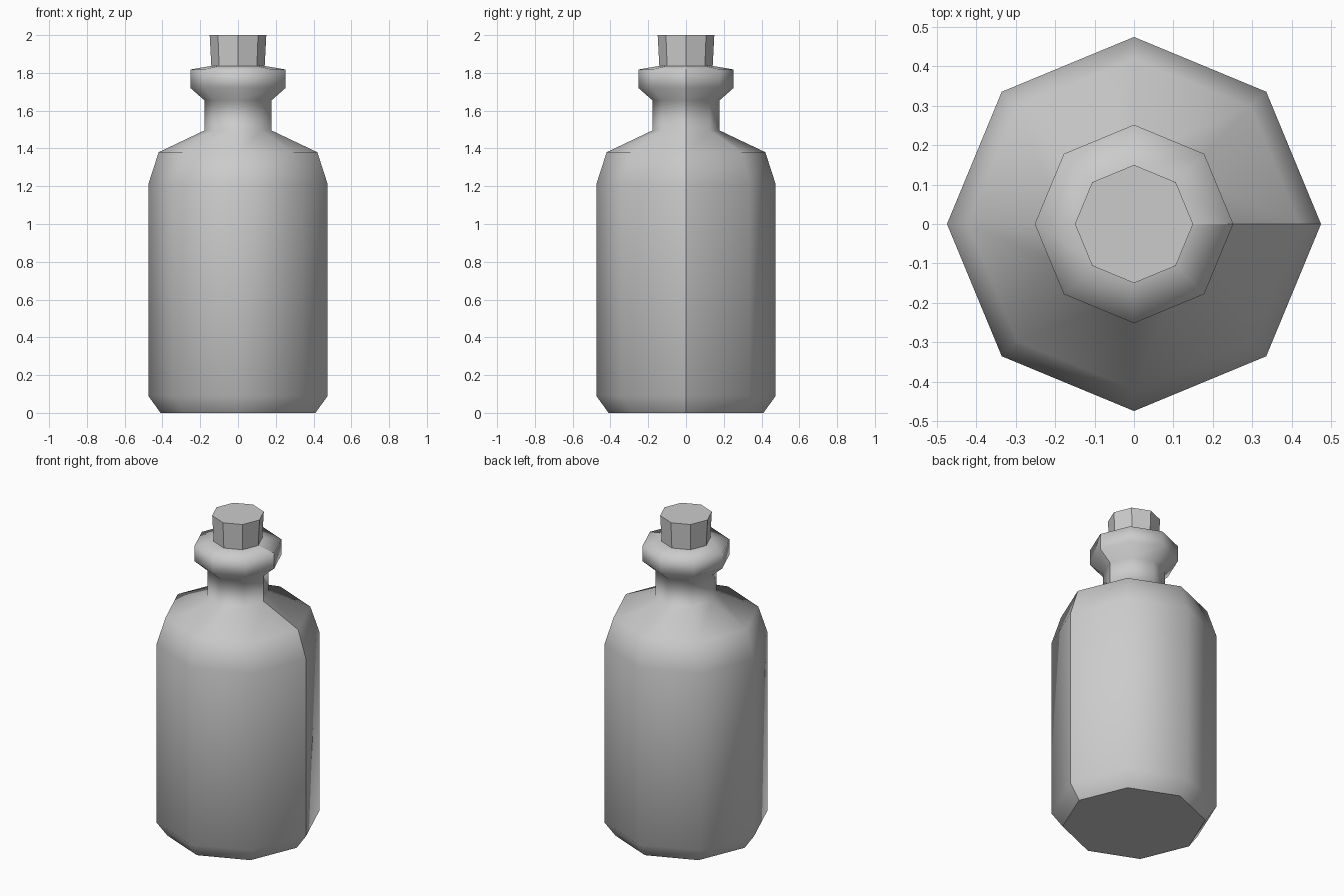
import bpy
import bmesh
from math import cos, sin, tau

if "Cube" in bpy.data.objects:
    bpy.data.objects.remove(bpy.data.objects["Cube"])

SIDES = 8


def lathe(name, profile, cap_bottom, cap_top, smooth, seam):
    """Eight-sided turned shape from (radius, z) points; seam leaves a shading split at +x."""
    bm = bmesh.new()
    columns = SIDES + 1 if seam else SIDES
    rings = [[bm.verts.new((r * cos(tau * i / SIDES), r * sin(tau * i / SIDES), z))
              for i in range(columns)] for r, z in profile]
    for low, high in zip(rings, rings[1:]):
        for i in range(SIDES):
            j = (i + 1) % columns
            bm.faces.new((low[i], low[j], high[j], high[i])).smooth = smooth

    # Flat caps get their own vertices so their edges stay crisp
    def cap(point, flip):
        r, z = point
        ring = [bm.verts.new((r * cos(tau * i / SIDES), r * sin(tau * i / SIDES), z))
                for i in range(SIDES)]
        bm.faces.new(ring[::-1] if flip else ring)

    if cap_bottom:
        cap(profile[0], True)
    if cap_top:
        cap(profile[-1], False)
    mesh = bpy.data.meshes.new(name)
    bm.to_mesh(mesh)
    bm.free()
    obj = bpy.data.objects.new(name, mesh)
    bpy.context.collection.objects.link(obj)
    return obj


# Bottle: base chamfer, straight body, shoulder, neck and flared lip
lathe("bottle", [(0.41, 0), (0.475, 0.09), (0.475, 1.21), (0.42, 1.38),
                 (0.178, 1.495), (0.178, 1.655), (0.252, 1.72),
                 (0.252, 1.818), (0.14, 1.837)],
      cap_bottom=True, cap_top=False, smooth=True, seam=True)

# Tapered cork stopper sitting in the mouth
lathe("cork", [(0.141, 1.83), (0.15, 2.0)],
      cap_bottom=False, cap_top=True, smooth=False, seam=False)
